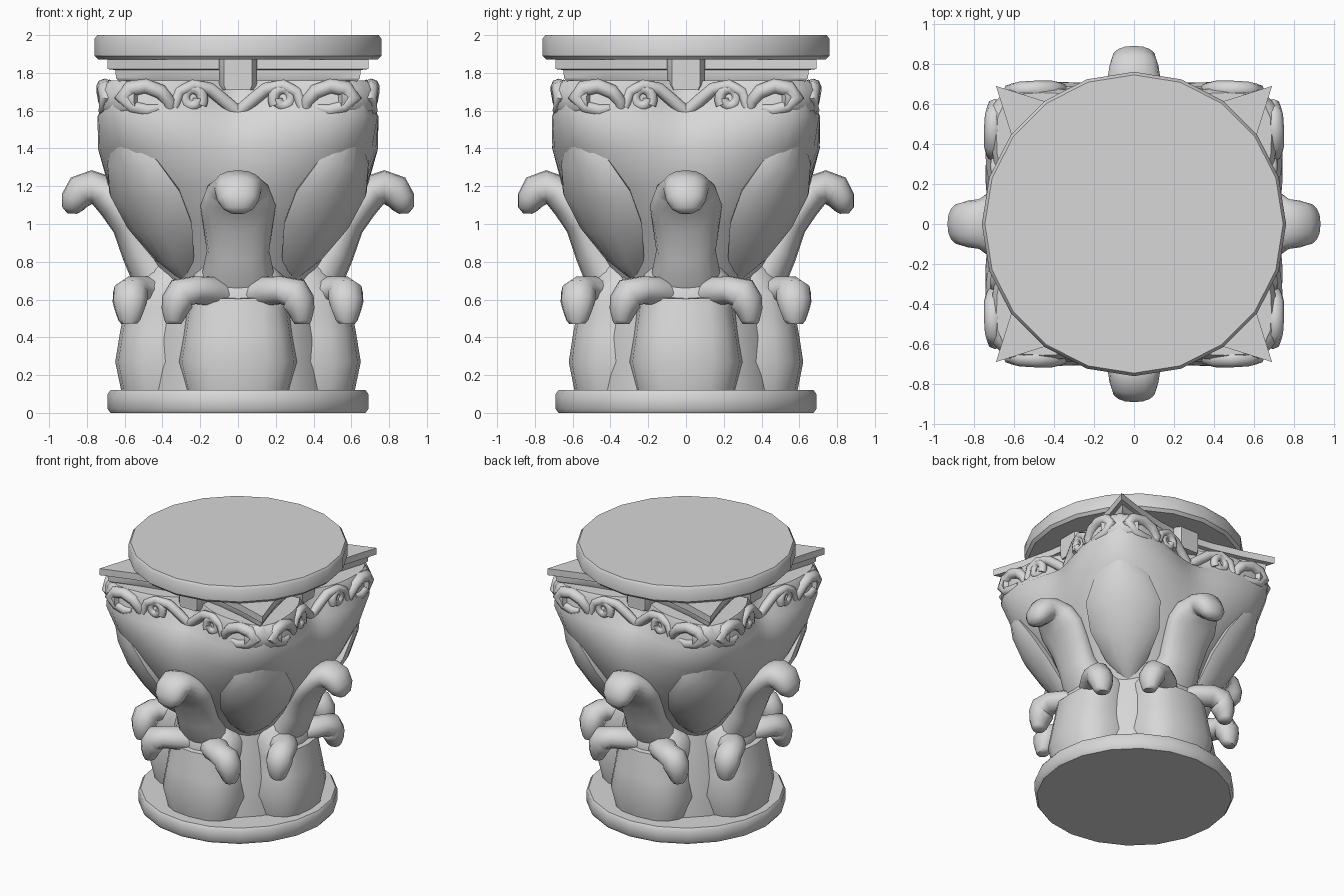
import bpy, bmesh, math
from mathutils import Vector, Matrix

cube = bpy.data.objects.get("Cube")
if cube:
    bpy.data.objects.remove(cube, do_unlink=True)

stone = bpy.data.materials.new("grey_stone")
stone.use_nodes = True
STONE = (0.68, 0.68, 0.68, 1)
stone.diffuse_color = STONE
stone.node_tree.nodes["Principled BSDF"].inputs["Base Color"].default_value = STONE
Y_SQUASH = 0.955


def make(name, rings, turn=0, flip=False, squash=1, sharp=40):
    """Skin a stack of closed rings, cap it, then turn it about the column axis."""
    bm = bmesh.new()
    loops = [[bm.verts.new(p) for p in ring] for ring in rings]
    n = len(loops[0])
    for a, b in zip(loops, loops[1:]):
        for i in range(n):
            j = (i + 1) % n
            bm.faces.new((a[i], a[j], b[j], b[i]))
    bm.faces.new(loops[0])
    bm.faces.new(loops[-1])
    m = Matrix.Diagonal((1, squash, 1, 1)) @ Matrix.Rotation(turn, 4, 'Z')
    if flip:
        m = m @ Matrix.Diagonal((-1, 1, 1, 1))
    bm.transform(m)
    bmesh.ops.recalc_face_normals(bm, faces=bm.faces)
    mesh = bpy.data.meshes.new(name)
    bm.to_mesh(mesh)
    bm.free()
    mesh.materials.append(stone)
    ob = bpy.data.objects.new(name, mesh)
    bpy.context.collection.objects.link(ob)
    bpy.ops.object.select_all(action='DESELECT')
    ob.select_set(True)
    bpy.context.view_layer.objects.active = ob
    bpy.ops.object.shade_smooth_by_angle(angle=math.radians(sharp))


def spow(v, e):
    return math.copysign(abs(v) ** e, v)


def sweep(points, across, power=1.0, sides=12):
    """Rings along a path; each point is (sideways, outward, height, width, depth)."""
    pos = [Vector((u, -r, z)) for u, r, z, w, d in points]
    rings = []
    for i, p in enumerate(points):
        t = (pos[min(i + 1, len(pos) - 1)] - pos[max(i - 1, 0)]).normalized()
        side = Vector(across)
        side = (side - t * side.dot(t)).normalized()
        out = t.cross(side)
        ring = []
        for k in range(sides):
            a = math.tau * k / sides
            ring.append(pos[i] + side * p[3] * spow(math.cos(a), power)
                        + out * p[4] * spow(math.sin(a), power))
        rings.append(ring)
    return rings


def lathe(name, profile, sides=20):
    make(name, [[(r * math.sin(math.tau * k / sides), r * math.cos(math.tau * k / sides), z)
                 for k in range(sides)] for r, z in profile])


# Round slabs and the inner shaft
lathe("top_slab", [(.74, 1.87), (.76, 1.89), (.76, 1.98), (.745, 2.0)])
lathe("base_slab", [(.675, 0), (.69, .02), (.69, .1), (.675, .12)])
lathe("inner_shaft", [(.5, .1), (.48, .4), (.41, .75)])
lathe("neck", [(.5, 1.6), (.5, 1.9)])


# Bell: round at the bottom, square with hollow sides at the top
def bell_ring(z, half, corner, hollow, sides=64):
    n = 1 / (0.5 - math.log2(corner / half))
    ring = []
    for k in range(sides):
        a = math.tau * k / sides
        c, s = math.cos(a), math.sin(a)
        r = half / (abs(c) ** n + abs(s) ** n) ** (1 / n)
        off = (a + math.pi / 4) % (math.pi / 2) - math.pi / 4
        r *= 1 - hollow * math.exp(-(off / 0.28) ** 2)
        ring.append((r * c, r * s, z))
    return ring


make("bell", [bell_ring(*row) for row in (
    (.66, .39, .40, 0), (.83, .48, .49, 0), (1.0, .585, .6, 0), (1.2, .695, .745, .01),
    (1.4, .755, .875, .04), (1.57, .75, .945, .1), (1.63, .715, .94, .17),
    (1.72, .715, .94, .21), (1.76, .69, .91, .21))], squash=Y_SQUASH)


# Four-pointed abacus in stepped layers
def star_ring(z, tip, mid, steps=6):
    ring = []
    for k in range(4):
        for i in range(steps):
            f = 2 * i / steps - 1
            p = Vector((f * tip, -mid - (tip - mid) * abs(f) ** 1.5, z))
            ring.append(Matrix.Rotation(k * math.pi / 2, 3, 'Z') @ p)
    return ring


make("abacus", [star_ring(*row) for row in (
    (1.73, .6, .48), (1.77, .645, .5), (1.815, .65, .5), (1.82, .69, .53), (1.87, .69, .53))],
    sharp=30)

# Broad lobe at the foot of each leaf
lobe = [(0, r, z, w, d) for r, z, w, d in (
    (.36, .11, .275, .255), (.365, .27, .315, .285), (.36, .42, .29, .265),
    (.36, .56, .27, .24), (.37, .66, .27, .225), (.4, .715, .235, .185), (.45, .77, .17, .12))]

# Narrow stalk with a ball-like curled tip
stalk = [(0, r, z, w, d) for r, z, w, d in (
    (.37, .64, .2, .13), (.44, .74, .19, .13), (.51, .86, .165, .11), (.58, 1.0, .185, .09),
    (.65, 1.1, .2, .09), (.715, 1.175, .17, .09), (.775, 1.195, .13, .09),
    (.83, 1.175, .122, .09), (.865, 1.125, .11, .075), (.877, 1.08, .08, .055),
    (.878, 1.055, .035, .025))]

# Small curled hook at each shoulder of a leaf
hook = [(.07, .4, .62, .1, .08), (.16, .5, .645, .1, .08), (.235, .555, .65, .09, .075),
        (.3, .57, .635, .095, .085), (.32, .572, .59, .095, .085),
        (.335, .574, .54, .08, .07), (.34, .575, .49, .06, .05), (.34, .574, .472, .045, .04)]

# Pointed lens pod on each corner
pod = [(0, r, z, w, d) for r, z, w, d in (
    (.38, .71, .03, .03), (.48, .83, .15, .075), (.59, 1.0, .245, .1), (.7, 1.17, .265, .105),
    (.79, 1.33, .19, .08), (.855, 1.48, .06, .035), (.88, 1.54, .01, .01))]


# Curl of tube lying on the wall
def curl(u, z, out, wide, tall, thick, start, turns, steps=16):
    path = []
    for i in range(steps + 1):
        f = i / steps
        a = start - f * turns * math.tau
        s = 1 - 0.45 * f
        path.append((u + wide * s * math.cos(a), out, z + tall * s * math.sin(a), thick, thick))
    return path


small_scroll = curl(.24, 1.665, .675, .055, .06, .03, math.pi * 1.2, 1.1)
# Horn-shaped scroll sweeping up and out to the corner, then curling under
horn = [(.36, .68, 1.6, .03, .03), (.365, .7, 1.65, .04, .035), (.41, .705, 1.7, .045, .04),
        (.49, .705, 1.73, .045, .04), (.57, .7, 1.715, .045, .045), (.61, .695, 1.67, .04, .045),
        (.56, .7, 1.62, .035, .035), (.48, .705, 1.6, .035, .035), (.42, .705, 1.615, .02, .02)]
# Stem that rises from the middle of each side to the small scroll
stem = [(.0, .62, 1.59, .025, .035), (.07, .63, 1.65, .035, .035), (.15, .65, 1.715, .035, .035),
        (.24, .68, 1.735, .03, .03), (.31, .69, 1.7, .03, .03), (.34, .69, 1.62, .03, .03)]
corner_roll = [(-.12, .865, 1.665, .09, .05), (-.05, .885, 1.665, .095, .06),
               (.05, .885, 1.665, .095, .06), (.12, .865, 1.665, .09, .05)]

for k in range(4):
    turn = k * math.pi / 2
    diag = turn + math.pi / 4
    make("leaf_lobe", sweep(lobe, (1, 0, 0), 0.75, 16), turn, squash=Y_SQUASH, sharp=50)
    make("leaf_stalk", sweep(stalk, (1, 0, 0), 0.9, 16), turn, squash=Y_SQUASH, sharp=60)
    make("corner_pod", sweep(pod, (1, 0, 0), 1.3), diag, squash=Y_SQUASH)
    make("corner_roll", sweep(corner_roll, (0, 0, 1)), diag, squash=Y_SQUASH)
    for flip in (False, True):
        make("leaf_hook", sweep(hook, (.3, 1, 0), sides=10), turn, flip, sharp=60)
        make("horn_scroll", sweep(horn, (0, 1, 0), sides=8), turn, flip, Y_SQUASH, 60)
        make("small_scroll", sweep(small_scroll, (0, 1, 0), sides=8), turn, flip, Y_SQUASH, 60)
        make("scroll_stem", sweep(stem, (0, 1, 0), sides=8), turn, flip, Y_SQUASH, 60)
    # Tab hanging from the middle of each abacus side
    tab = [[(x * w, -y, z) for x, y in ((-1, .45), (-1, .57), (-.75, .6), (.75, .6),
                                        (1, .57), (1, .45))]
           for z, w in ((1.71, .085), (1.735, .1), (1.88, .1))]
    make("abacus_tab", tab, turn)
